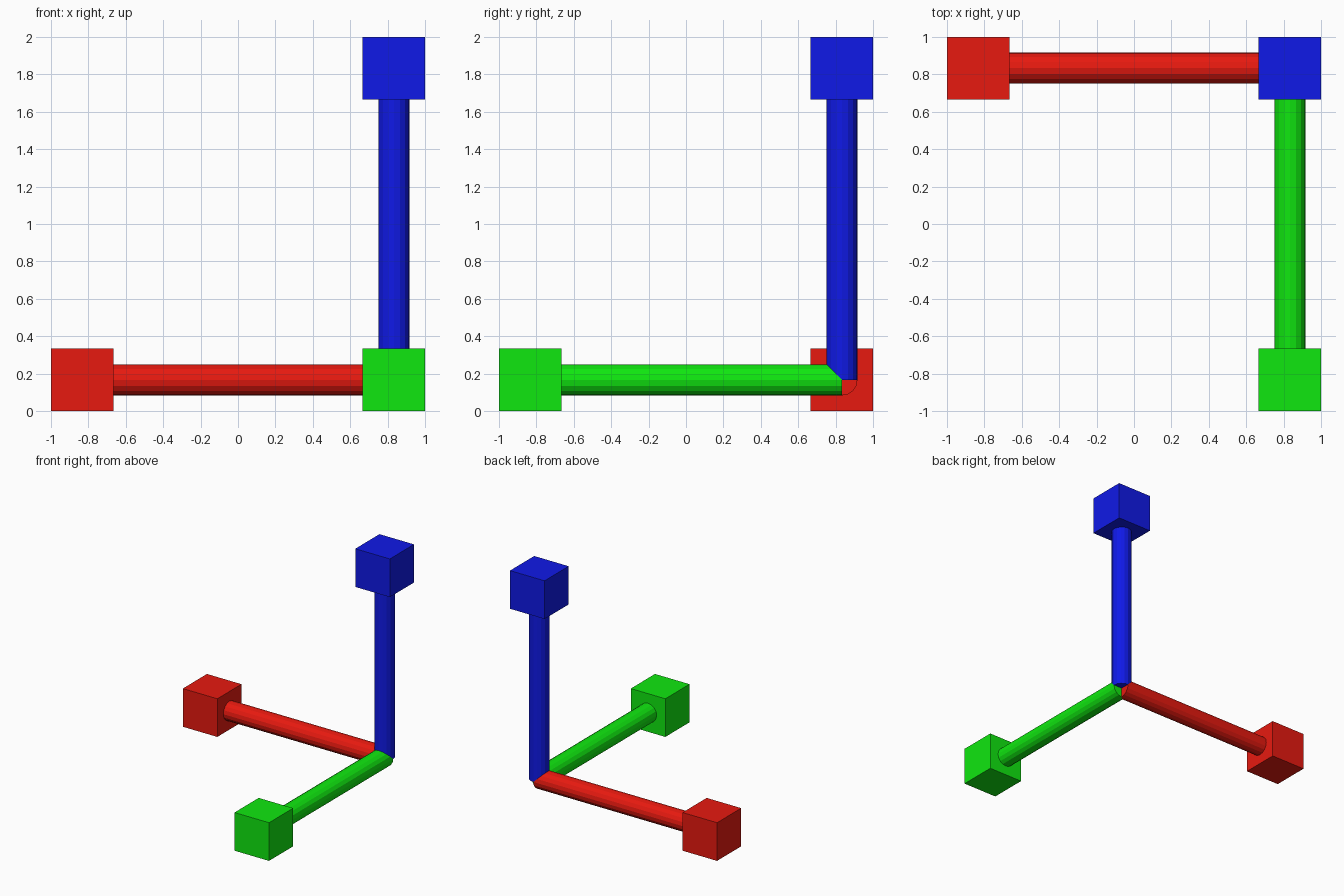
import bpy
from mathutils import Vector

if "Cube" in bpy.data.objects:
    bpy.data.objects.remove(bpy.data.objects["Cube"])

CORNER = Vector((0.8333, 0.8333, 0.1667))  # where the three arms meet
REACH = 1.6667                             # corner to cube centre
CUBE = 0.3333
RADIUS = 0.0833


def finish(name, mat):
    ob = bpy.context.object
    ob.name = name
    ob.data.materials.append(mat)


def arm(name, direction, color):
    d = Vector(direction)
    mat = bpy.data.materials.new(name + "_paint")
    mat.diffuse_color = (*color, 1)
    mat.use_nodes = True
    mat.node_tree.nodes["Principled BSDF"].inputs["Base Color"].default_value = mat.diffuse_color
    # rod from the corner to the near face of the cube
    length = REACH - CUBE / 2
    bpy.ops.mesh.primitive_cylinder_add(
        vertices=16, radius=RADIUS, depth=length,
        location=CORNER + d * length / 2,
        rotation=d.to_track_quat('Z', 'Y').to_euler())
    finish(name + "_rod", mat)
    # cube handle at the tip
    bpy.ops.mesh.primitive_cube_add(size=CUBE, location=CORNER + d * REACH)
    finish(name + "_cube", mat)


arm("x_axis", (-1, 0, 0), (0.8, 0.01, 0.005))
arm("y_axis", (0, -1, 0), (0.005, 0.8, 0.005))
arm("z_axis", (0, 0, 1), (0.005, 0.01, 0.8))
